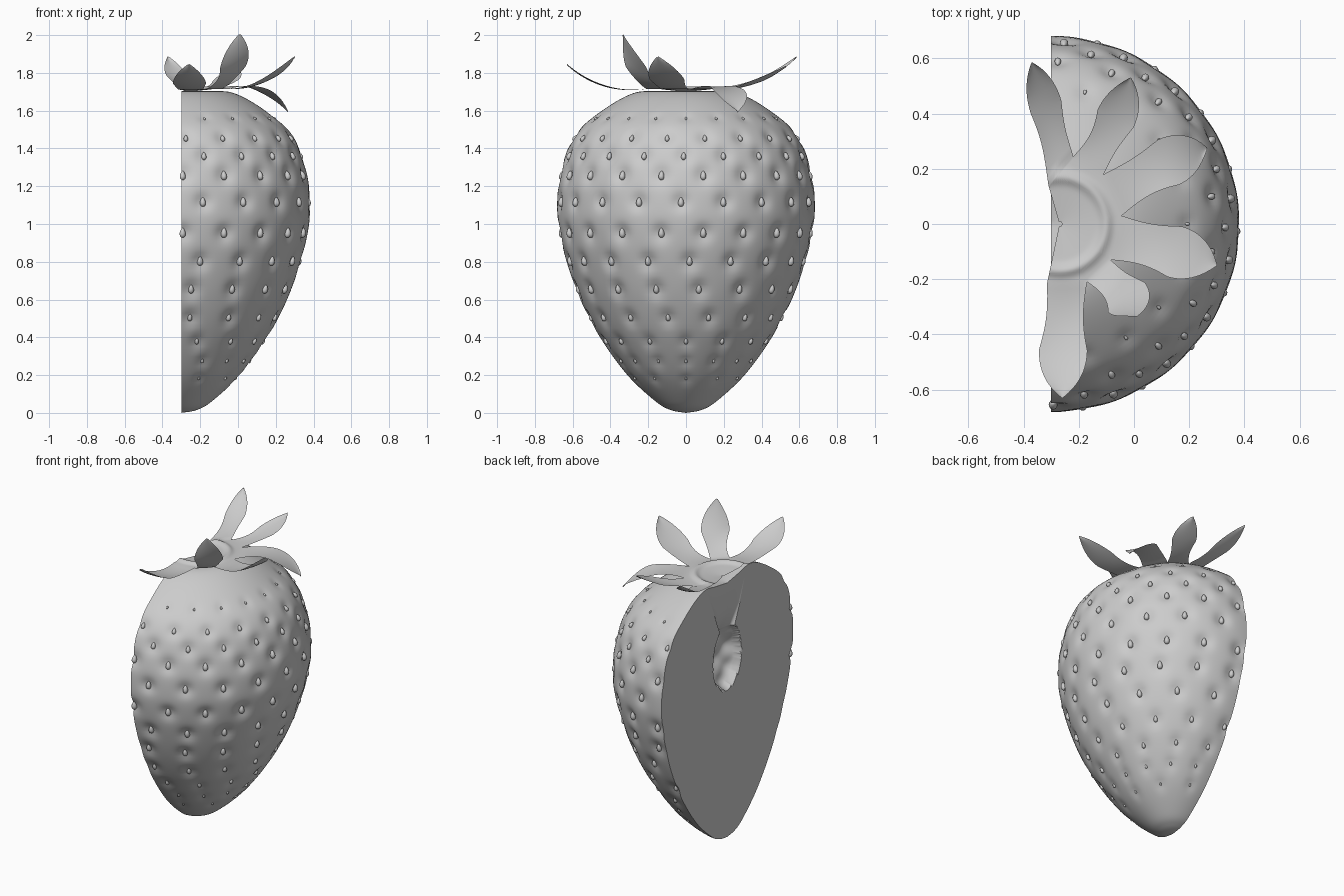
import bpy, bmesh, math
from mathutils import Vector, Matrix
from mathutils.kdtree import KDTree

if "Cube" in bpy.data.objects:
    bpy.data.objects.remove(bpy.data.objects["Cube"])

CUT = -0.30  # x of the cut plane, which also holds the fruit's axis


def finish(bm, name, angle=40):
    me = bpy.data.meshes.new(name)
    bm.to_mesh(me)
    bm.free()
    ob = bpy.data.objects.new(name, me)
    bpy.context.collection.objects.link(ob)
    bpy.ops.object.select_all(action='DESELECT')
    ob.select_set(True)
    bpy.context.view_layer.objects.active = ob
    bpy.ops.object.shade_smooth_by_angle(angle=math.radians(angle))
    return ob


def skin(bm, rows):
    """Join neighbouring rows of vertices with quads."""
    for a, b in zip(rows, rows[1:]):
        for i in range(len(a) - 1):
            bm.faces.new((a[i], a[i + 1], b[i + 1], b[i]))


def catmull(pts, steps):
    p = [Vector(q) for q in pts]
    p = [2 * p[0] - p[1]] + p + [2 * p[-1] - p[-2]]
    out = []
    for i in range(1, len(p) - 2):
        a, b, c, d = p[i - 1:i + 3]
        for k in range(steps):
            t = k / steps
            out.append(0.5 * (2 * b + (c - a) * t + (2 * a - 5 * b + 4 * c - d) * t * t
                              + (3 * b - a - 3 * c + d) * t ** 3))
    out.append(p[-2])
    return out


# Fruit profile as (radius, z)
profile = catmull([(0, 0), (0.08, 0.015), (0.16, 0.06), (0.31, 0.2), (0.455, 0.4), (0.56, 0.6),
                   (0.632, 0.8), (0.672, 0.97), (0.682, 1.1), (0.67, 1.24), (0.625, 1.4),
                   (0.555, 1.51), (0.43, 1.61), (0.31, 1.68), (0.22, 1.703), (0.12, 1.685),
                   (0, 1.665)], 8)


def surface(r, z, ang):
    return Vector((CUT + r * math.cos(ang), r * math.sin(ang), z))


# Seed rows: height, angle of one seed, spacing, size
seed_rows = [(1.56, 0, .33, .4), (1.46, -.17, .34, .75), (1.36, -.02, .34, .85),
             (1.255, -.2, .34, 1), (1.12, -.04, .34, 1), (0.96, -.2, .34, 1.05),
             (0.81, .03, .36, 1), (0.65, .12, .40, .95), (0.505, .24, .43, .8),
             (0.385, 0, .46, .7), (0.27, 0, .42, .5), (0.17, 0, .62, .4)]
seeds = []
for z, phase, gap, size in seed_rows:
    i = min(range(len(profile) - 30), key=lambda k: abs(profile[k].y - z))
    r = profile[i].x
    tan = (profile[i + 1] - profile[i - 1]).normalized()
    for k in range(-8, 9):
        ang = phase + k * gap
        if abs(ang) < 1.57:
            up = Vector((tan.x * math.cos(ang), tan.x * math.sin(ang), tan.y))
            out = Vector((tan.y * math.cos(ang), tan.y * math.sin(ang), -tan.x))
            seeds.append((surface(r, profile[i].y, ang), up, out, size))
tree = KDTree(len(seeds))
for i, s in enumerate(seeds):
    tree.insert(s[0], i)
tree.balance()

# Fruit: half turn of the profile with a dimple at every seed
bm = bmesh.new()
N = 130
rows = []
for i, p in enumerate(profile):
    row = []
    for k in range(N + 1):
        co = surface(p.x, p.y, math.pi * (k / N - 0.5))
        for _, j, d in tree.find_range(co, 0.14):
            size = seeds[j][3]
            co = co - seeds[j][2] * 0.02 * size * math.exp(-(d / (0.025 + 0.02 * size)) ** 2)
        co.x = max(co.x, CUT) if 0 < k < N else CUT
        row.append(bm.verts.new(co))
    rows.append(row)
skin(bm, rows)
# Cut face with a hollow in the middle
rim = [r[N].co.copy() for r in rows] + [r[0].co.copy() for r in reversed(rows[:-1])]
mid = Vector((CUT, 0, 1.18))
rings = []
for s in [1, 0.6] + [0.34 - 0.017 * k for k in range(20)] + [0.001]:
    ring = []
    for c in rim:
        q = mid.lerp(c, s)
        d = math.hypot(q.y / 0.14, (q.z - mid.z) / 0.21)
        wave = 1 + 0.15 * math.sin(40 * q.z) * math.cos(30 * q.y)
        q.x += 0.10 * wave * math.sqrt(max(0, 1 - d * d))
        ring.append(bm.verts.new(q))
    rings.append(ring)
skin(bm, rings)
bmesh.ops.remove_doubles(bm, verts=bm.verts, dist=0.0004)
bmesh.ops.recalc_face_normals(bm, faces=bm.faces)
finish(bm, "fruit_half")

# Seeds: little teardrops sitting in the dimples
bm = bmesh.new()
for co, up, out, size in seeds:
    side = up.cross(out)
    new = bmesh.ops.create_uvsphere(bm, u_segments=12, v_segments=8, radius=1)['verts']
    for v in new:
        x, y, z = v.co
        w = 1 - 0.3 * z
        v.co = (co - out * 0.012 * size + side * x * w * 0.015 * size
                + out * y * w * 0.016 * size + up * z * 0.025 * size)
bmesh.ops.recalc_face_normals(bm, faces=bm.faces)
finish(bm, "seeds", 60)

# Leafy cap: notches between leaves, then control point, tip and width of each leaf
notches = [(-.31, .14), (-.22, .245), (-.11, .18), (-.045, .03), (-.085, -.13), (-.17, -.21),
           (-.315, -.215)]
leaves = [((-.31, .42, 1.73), (-.37, .585, 1.88), .12),
          ((-.06, .36, 1.72), (-.012, .53, 1.83), .145),
          ((.12, .24, 1.77), (.265, .275, 1.59), .18),
          ((.14, -.09, 1.70), (.30, -.15, 1.88), .19),
          ((-.01, -.26, 1.76), (.01, -.335, 2.0), .17),
          ((-.26, -.45, 1.68), (-.26, -.63, 1.84), .175)]
centre = Vector((-.27, 0, 1.695))
U, V = 10, 20


def cap_height(p):
    """Shallow dish with a raised ring."""
    d = (p - centre).to_2d().length
    return 1.7 + 0.015 * min(1, d / 0.15) + 0.014 * math.exp(-((d - 0.17) / 0.02) ** 2)


bm = bmesh.new()
for i, (ctrl, tip, width) in enumerate(leaves):
    a, b = (Vector((*notches[i + k], 1.718)) for k in (0, 1))
    ctrl, tip, base = Vector(ctrl), Vector(tip), (a + b) / 2
    chord = b - a
    rows = []
    # dish sector
    for s in range(1, 25):
        row = []
        for u in range(U + 1):
            p = centre.lerp(a.lerp(b, u / U), s / 24)
            p.z = cap_height(p)
            row.append(bm.verts.new(p))
        rows.append(row)
    # leaf blade
    side0 = chord.normalized()
    base.z = cap_height(base)
    for v in range(1, V + 1):
        t = v / V
        p = base * (1 - t) ** 2 + ctrl * 2 * t * (1 - t) + tip * t * t
        d = (ctrl - base) * (1 - t) + (tip - ctrl) * t
        cross = Vector((d.y, -d.x, 0)).normalized()
        side = side0.lerp(cross, min(1, t * 1.5)).normalized()
        if t < 0.55:
            k = t / 0.55
            w = chord.length + (width - chord.length) * k - 0.025 * math.sin(k * math.pi)
        else:
            k = (t - 0.55) / 0.45
            w = width * max(0.03, (1 - k ** 2.2) ** 0.9)
        row = []
        for u in range(U + 1):
            h = u / U - 0.5
            row.append(bm.verts.new(p + side * w * h + Vector((0, 0, 0.03 * h * h * min(1, 2 * t)))))
        rows.append(row)
    skin(bm, rows)
bmesh.ops.remove_doubles(bm, verts=bm.verts, dist=0.0008)
bmesh.ops.recalc_face_normals(bm, faces=bm.faces)
finish(bm, "leaf_cap", 60)
